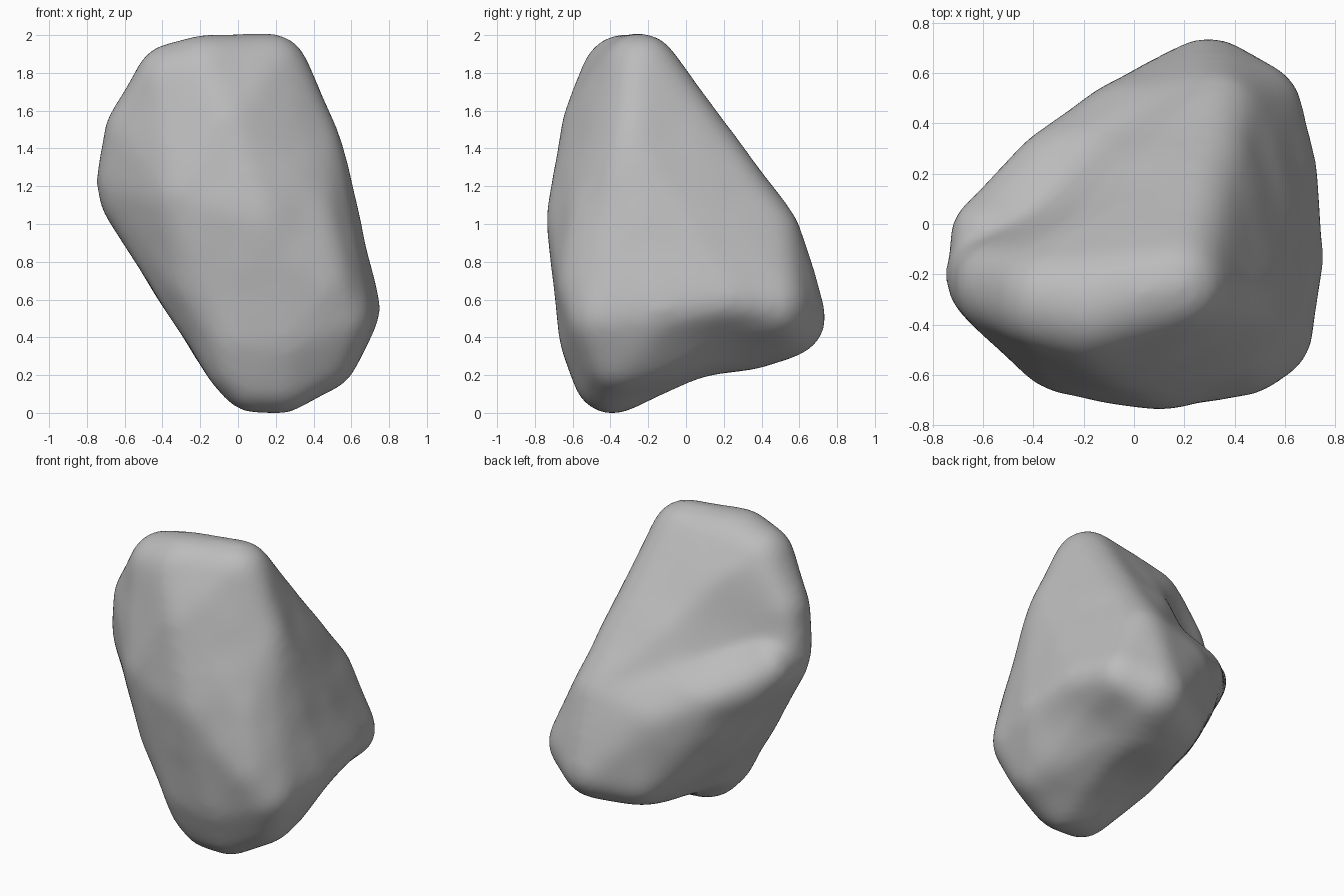
import bpy
import bmesh
from mathutils import Vector, noise

default_cube = bpy.data.objects.get("Cube")
if default_cube:
    bpy.data.objects.remove(default_cube, do_unlink=True)

# Rounded corners of the boulder: x, y, z, radius
FOOT = [
    (.09, -.4, .18, .18), (.22, -.4, .18, .18), (.42, -.36, .3, .2),
    (.02, -.42, .26, .18), (.25, -.44, .4, .22), (.5, -.42, .5, .2),
    (.54, -.15, .54, .2), (.53, .2, .58, .19), (.46, .44, .56, .2),
    (.3, .52, .5, .21), (.04, .24, .42, .2), (.06, .4, .46, .2),
    (-.04, -.12, .39, .2), (-.19, .03, .63, .2), (.32, .41, .92, .19),
]
UPPER = [
    (.17, -.24, 1.8, .19), (-.18, -.33, 1.76, .22), (-.33, -.3, 1.73, .21),
    (-.5, -.24, 1.46, .2), (-.54, -.2, 1.22, .2), (-.05, -.44, 1.5, .21),
    (-.25, -.44, 1.15, .23), (.1, -.5, 1, .23), (.33, -.4, 1.05, .22),
    (.42, -.45, .65, .22), (.37, -.28, 1.4, .17), (-.17, -.4, .72, .22),
    (0, -.44, .4, .2),
]
LEDGE = [
    (-.55, -.04, 1.17, .17), (-.3, .19, .99, .18),
    (-.02, .35, .83, .21), (-.52, -.2, 1.15, .2),
]
# Extra radius that the softening takes away again
PADDING = .015


def add_rounded_hull(target, corners):
    """Wrap a convex skin around a set of spheres and add it to target."""
    bm = bmesh.new()
    for x, y, z, radius in corners:
        ball = bmesh.ops.create_icosphere(bm, subdivisions=3, radius=radius + PADDING)
        bmesh.ops.translate(bm, verts=ball["verts"], vec=(x, y, z))
    points = [v.co.copy() for v in bm.verts]
    bm.clear()
    for point in points:
        bm.verts.new(point)
    bmesh.ops.convex_hull(bm, input=bm.verts[:])
    bmesh.ops.delete(bm, geom=[v for v in bm.verts if not v.link_faces], context="VERTS")
    bmesh.ops.recalc_face_normals(bm, faces=bm.faces[:])
    skin = bpy.data.meshes.new("hull_skin")
    bm.to_mesh(skin)
    bm.free()
    target.from_mesh(skin)
    bpy.data.meshes.remove(skin)


# Main mass and the projecting back ledge
shell = bmesh.new()
add_rounded_hull(shell, FOOT + UPPER)
add_rounded_hull(shell, FOOT + LEDGE)
mesh = bpy.data.meshes.new("boulder")
shell.to_mesh(mesh)
shell.free()
boulder = bpy.data.objects.new("boulder", mesh)
bpy.context.scene.collection.objects.link(boulder)

# Fuse the masses and soften the joins
remesh = boulder.modifiers.new("fuse", "REMESH")
remesh.mode = "VOXEL"
remesh.voxel_size = .025
soften = boulder.modifiers.new("soften", "SMOOTH")
soften.factor = .5
soften.iterations = 28
bpy.context.view_layer.update()
graph = bpy.context.evaluated_depsgraph_get()
fused = bpy.data.meshes.new_from_object(boulder.evaluated_get(graph))
boulder.modifiers.clear()
boulder.data = fused
bpy.data.meshes.remove(mesh)
fused.name = "boulder"

# Shallow hollows: centre, push direction, reach, depth
HOLLOWS = [
    (Vector((-.4, .05, 1.34)), Vector((.4, -.8, -.4)), .23, .07),
    (Vector((.47, .2, .36)), Vector((-.5, 0, .8)), .23, .07),
    (Vector((.1, .03, .16)), Vector((0, -.2, 1)), .2, .05),
]
normals = [v.normal.copy() for v in fused.vertices]
for vert, normal in zip(fused.vertices, normals):
    place = vert.co.copy()
    for centre, push, reach, depth in HOLLOWS:
        facing = max(0, -normal.dot(push.normalized()))
        fade = max(0, 1 - (place - centre).length / (2 * reach))
        vert.co += push * depth * facing * fade * fade * (3 - 2 * fade)
    # Weathered surface
    vert.co += normal * .006 * noise.noise(place * 4)

# Stand it on the ground
lowest = min(v.co.z for v in fused.vertices)
for vert in fused.vertices:
    vert.co.z -= lowest

# Stone colour
stone = bpy.data.materials.new("grey_stone")
stone.use_nodes = True
grey = (.5, .5, .5, 1)
stone.diffuse_color = grey
shader = stone.node_tree.nodes["Principled BSDF"]
shader.inputs["Base Color"].default_value = grey
shader.inputs["Roughness"].default_value = .9
fused.materials.clear()
fused.materials.append(stone)
for face in fused.polygons:
    face.use_smooth = True
fused.update()
